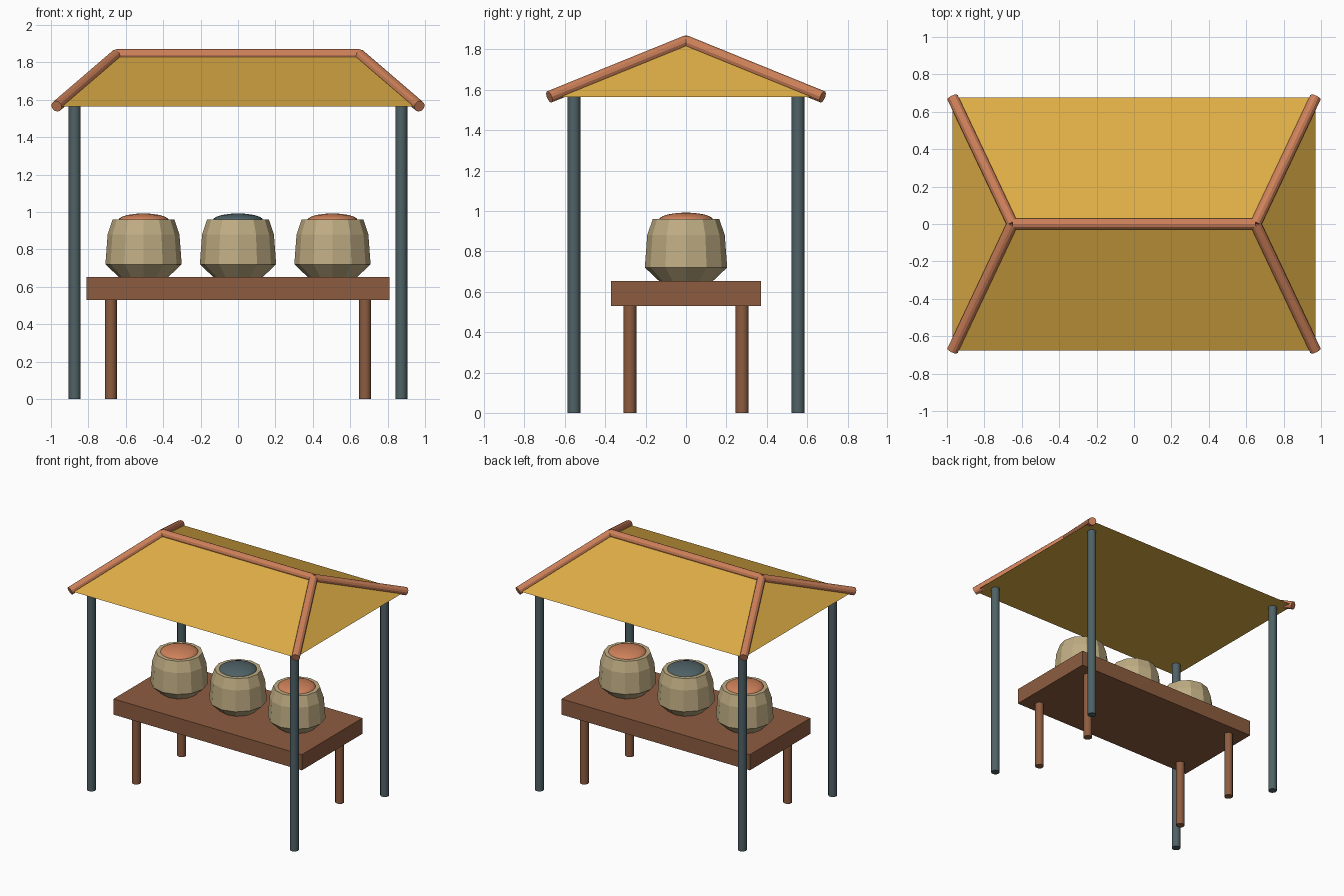
import bpy
import math
from mathutils import Vector

cube = bpy.data.objects.get("Cube")
if cube:
    bpy.data.objects.remove(cube, do_unlink=True)


def material(name, rgb):
    linear = [(c / 255) ** 2.2 for c in rgb] + [1]
    mat = bpy.data.materials.new(name)
    mat.use_nodes = True
    mat.diffuse_color = linear
    mat.node_tree.nodes["Principled BSDF"].inputs["Base Color"].default_value = linear
    return mat


canvas = material("ochre canvas", (222, 172, 72))
copper = material("copper wood", (205, 128, 90))
wood = material("brown wood", (140, 93, 66))
slate = material("slate metal", (80, 98, 102))
clay = material("sand clay", (190, 171, 130))


def mesh_object(name, verts, faces, mat):
    mesh = bpy.data.meshes.new(name)
    mesh.from_pydata(verts, [], faces)
    mesh.materials.append(mat)
    obj = bpy.data.objects.new(name, mesh)
    bpy.context.collection.objects.link(obj)
    return obj


def smooth(obj):
    bpy.ops.object.select_all(action='DESELECT')
    obj.select_set(True)
    bpy.context.view_layer.objects.active = obj
    bpy.ops.object.shade_smooth_by_angle(angle=math.radians(40))


def rod(name, start, end, radius, mat, sides=12):
    start, end = Vector(start), Vector(end)
    axis = end - start
    bpy.ops.mesh.primitive_cylinder_add(vertices=sides, radius=radius, depth=axis.length,
                                        location=(start + end) / 2,
                                        rotation=axis.to_track_quat('Z', 'Y').to_euler())
    obj = bpy.context.object
    obj.name = name
    obj.data.materials.append(mat)
    return obj


def lathe(name, profile, sides, location, mat):
    verts = [(r * math.cos(math.tau * i / sides), r * math.sin(math.tau * i / sides), z)
             for r, z in profile for i in range(sides)]
    faces = [(k * sides + i, k * sides + (i + 1) % sides,
              (k + 1) * sides + (i + 1) % sides, (k + 1) * sides + i)
             for k in range(len(profile) - 1) for i in range(sides)]
    faces.append(tuple(reversed(range(sides))))
    faces.append(tuple(range(len(verts) - sides, len(verts))))
    obj = mesh_object(name, verts, faces, mat)
    obj.location = location
    return obj


# Hipped canopy with a closed underside
EX, EY, EZ = 0.97, 0.677, 1.565
RX, RZ = 0.65, 1.84
mesh_object("canopy",
            [(-EX, -EY, EZ), (EX, -EY, EZ), (EX, EY, EZ), (-EX, EY, EZ), (-RX, 0, RZ), (RX, 0, RZ)],
            [(3, 2, 1, 0), (0, 1, 5, 4), (1, 2, 5), (2, 3, 4, 5), (3, 0, 4)], canvas)

# Ridge and hip poles, posts and table legs
rod("ridge_pole", (-RX, 0, RZ), (RX, 0, RZ), 0.03, copper)
for side, sx in (("right", -1), ("left", 1)):
    for end, sy in (("front", -1), ("back", 1)):
        tag = f"{end}_{side}"
        rod(f"hip_pole_{tag}", (sx * RX, 0, RZ), (sx * EX, sy * EY, EZ), 0.03, copper)
        smooth(rod(f"post_{tag}", (sx * 0.873, sy * 0.555, 0), (sx * 0.873, sy * 0.555, EZ), 0.032, slate))
        smooth(rod(f"table_leg_{tag}", (sx * 0.68, sy * 0.278, 0), (sx * 0.68, sy * 0.278, 0.54), 0.032, wood))

# Table top
bpy.ops.mesh.primitive_cube_add(size=1, location=(0, 0, 0.591))
table = bpy.context.object
table.name = "table_top"
table.scale = (1.62, 0.745, 0.122)
table.data.materials.append(wood)

# Faceted jars filled with domed spices
jar_profile = [(0.13, 0.65), (0.204, 0.72), (0.192, 0.88), (0.165, 0.96)]
for label, x, spice in (("right", -0.505, copper), ("middle", 0, slate), ("left", 0.505, copper)):
    lathe(f"jar_{label}", jar_profile, 12, (x, 0, 0), clay)
    dome = [(0.135 * math.cos(a), 0.955 + 0.037 * math.sin(a))
            for a in (math.radians(d) for d in (0, 15, 30, 50, 70, 85))]
    smooth(lathe(f"spice_{label}", dome, 24, (x, 0, 0), spice))
